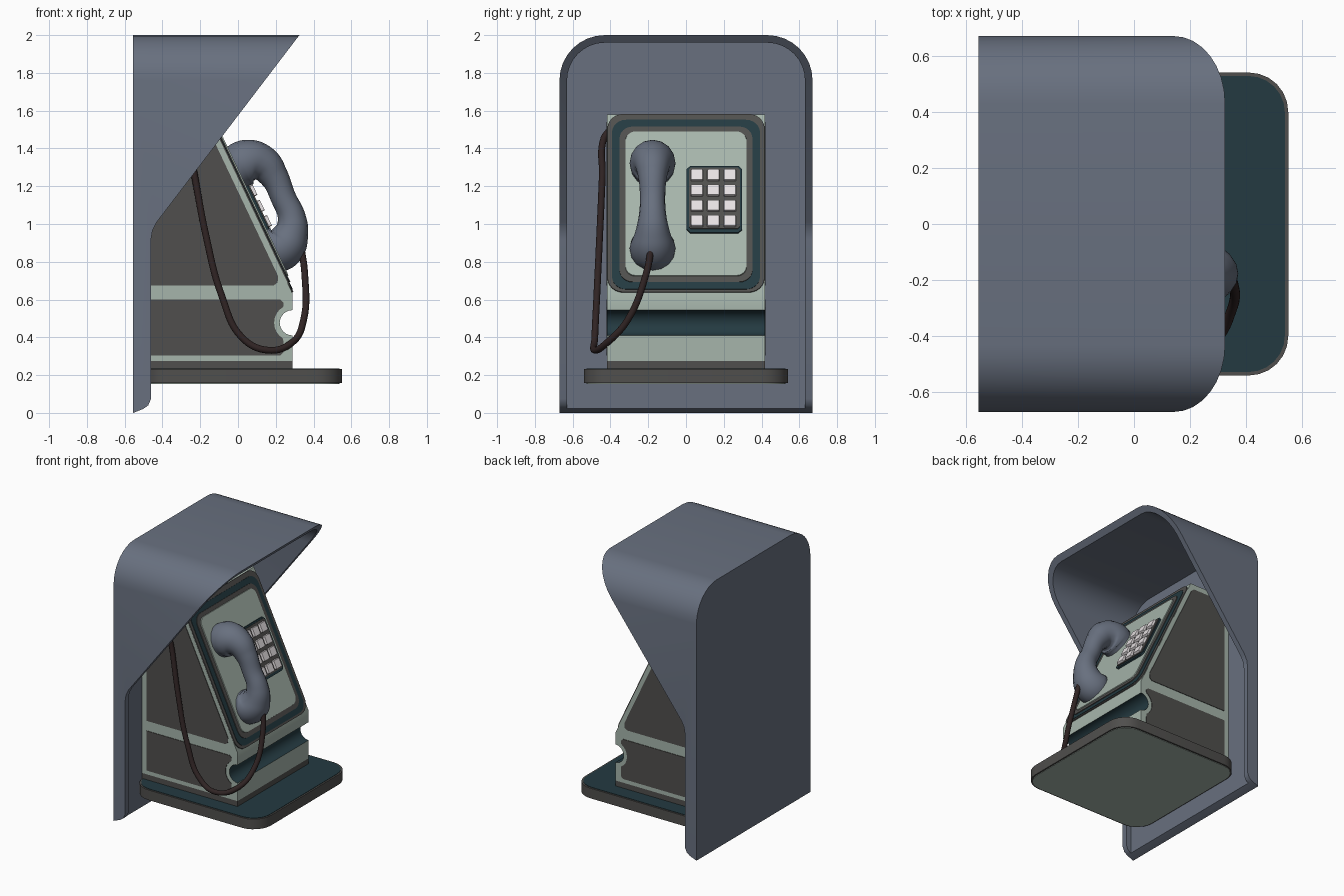
import bpy, bmesh, math
from mathutils import Matrix, Vector

if "Cube" in bpy.data.objects:
    bpy.data.objects.remove(bpy.data.objects["Cube"])


def material(name, rgb):
    lin = [((c / 255 + 0.055) / 1.055) ** 2.4 for c in rgb] + [1]
    m = bpy.data.materials.new(name)
    m.use_nodes = True
    m.diffuse_color = lin
    m.node_tree.nodes["Principled BSDF"].inputs["Base Color"].default_value = lin
    return m


slate = material("slate blue", (104, 112, 127))
sage = material("sage green", (166, 181, 171))
teal = material("dark teal", (36, 58, 65))
grey = material("warm grey", (80, 79, 77))
white = material("key white", (232, 226, 228))
black = material("cord black", (48, 36, 36))

# Axes: profile plane first, extrusion direction last
FLAT = Matrix.Identity(4)
SIDE = Matrix(((1, 0, 0, 0), (0, 0, -1, 0), (0, 1, 0, 0), (0, 0, 0, 1)))
FACE = Matrix(((0, 0, 1, 0), (1, 0, 0, 0), (0, 1, 0, 0), (0, 0, 0, 1)))
TILT = math.atan(1 / 2.11)
SIN, COS = math.sin(TILT), math.cos(TILT)
CENTRE = Vector((0.061, 0, 1.112))
SLOPE = Matrix.Translation(CENTRE) @ Matrix.Rotation(-TILT, 4, 'Y') @ FACE


def arc(cx, cy, r, start, end, n=6):
    return [(cx + r * math.cos(math.radians(start + (end - start) * i / n)),
             cy + r * math.sin(math.radians(start + (end - start) * i / n)))
            for i in range(n + 1)]


def rounded(x0, x1, y0, y1, r, n=6):
    return (arc(x1 - r, y0 + r, r, -90, 0, n) + arc(x1 - r, y1 - r, r, 0, 90, n)
            + arc(x0 + r, y1 - r, r, 90, 180, n) + arc(x0 + r, y0 + r, r, 180, 270, n))


def finish(ob, mats, angle=40):
    for m in mats:
        ob.data.materials.append(m)
    bpy.ops.object.select_all(action='DESELECT')
    ob.select_set(True)
    bpy.context.view_layer.objects.active = ob
    bpy.ops.object.shade_smooth_by_angle(angle=math.radians(angle))
    return ob


def prism(name, pts, axes, d0, d1, *mats, taper=1.0):
    bm = bmesh.new()
    c = sum((Vector(p) for p in pts), Vector((0, 0))) / len(pts)
    low = [bm.verts.new(axes @ Vector((x, y, d0))) for x, y in pts]
    top = [bm.verts.new(axes @ Vector((c.x + (x - c.x) * taper, c.y + (y - c.y) * taper, d1)))
           for x, y in pts]
    bm.faces.new(low)
    bm.faces.new(top)
    for i in range(len(pts)):
        j = (i + 1) % len(pts)
        bm.faces.new((low[i], low[j], top[j], top[i]))
    bmesh.ops.recalc_face_normals(bm, faces=bm.faces)
    me = bpy.data.meshes.new(name)
    bm.to_mesh(me)
    bm.free()
    ob = bpy.data.objects.new(name, me)
    bpy.context.collection.objects.link(ob)
    return finish(ob, mats)


def boolean(ob, cutter, operation):
    mod = ob.modifiers.new("cut", 'BOOLEAN')
    mod.object, mod.operation, mod.solver = cutter, operation, 'EXACT'
    bpy.context.view_layer.objects.active = ob
    bpy.ops.object.modifier_apply(modifier=mod.name)
    bpy.data.objects.remove(cutter)


def plate(name, y0, y1, z0, z1, n0, n1, r, mat, taper=1.0, seg=6):
    # Plate on the sloping face, sized by its height range in the world
    v0, v1 = ((z - CENTRE.z - n1 * SIN) / COS for z in (z0, z1))
    return prism(name, rounded(y0, y1, v0, v1, r, seg), SLOPE, n0, n1, mat, taper=taper)


def tube(name, points, mat, caps=True):
    # Smooth path through (x, y, z, radius) points
    cu = bpy.data.curves.new(name, 'CURVE')
    cu.dimensions = '3D'
    cu.bevel_depth, cu.bevel_resolution, cu.resolution_u = 1.0, 6, 8
    cu.use_fill_caps = caps
    sp = cu.splines.new('BEZIER')
    sp.radius_interpolation = 'CARDINAL'
    sp.bezier_points.add(len(points) - 1)
    for bp, (x, y, z, r) in zip(sp.bezier_points, points):
        bp.co, bp.radius = (x, y, z), r
        bp.handle_left_type = bp.handle_right_type = 'AUTO'
    ob = bpy.data.objects.new(name, cu)
    bpy.context.collection.objects.link(ob)
    bpy.ops.object.select_all(action='DESELECT')
    ob.select_set(True)
    bpy.context.view_layer.objects.active = ob
    bpy.ops.object.convert(target='MESH')
    return finish(bpy.context.view_layer.objects.active, [mat], 60)


# Hood: hollow round-topped box trimmed to a slanted side profile
def arch(w, top, bottom, r):
    return ([(-w, bottom), (w, bottom)] + arc(w - r, top - r, r, 0, 90, 8)
            + arc(r - w, top - r, r, 90, 180, 8))


hood = prism("hood", arch(0.67, 2, 0, 0.24), FACE, -0.555, 0.5, slate)
boolean(hood, prism("hood_cavity", arch(0.63, 1.96, -0.5, 0.2), FACE, -0.5, 1), 'DIFFERENCE')
trim = ([(-0.7, -0.05), (-0.555, 0), (-0.5, 0.022), (-0.475, 0.04), (-0.46, 0.075),
         (-0.46, 0.92), (-0.453, 0.965), (-0.43, 1.01), (0.325, 2), (0.325, 2.2), (-0.7, 2.2)])
boolean(hood, prism("hood_trim", trim, SIDE, -1, 1), 'INTERSECT')
finish(hood, [])

# Shelf with coloured top and underside
prism("shelf", rounded(-0.5, 0.55, -0.54, 0.54, 0.14), FLAT, 0.157, 0.232, grey)
prism("shelf_top", rounded(-0.49, 0.538, -0.528, 0.528, 0.13), FLAT, 0.23, 0.235, teal)
prism("shelf_underside", rounded(-0.49, 0.538, -0.528, 0.528, 0.13), FLAT, 0.154, 0.158, sage)

# Phone body with a round groove across the front
FRONT, W, GZ = 0.288, 0.417, 0.477
profile = ([(-0.5, 0.275), (FRONT, 0.275)] + arc(FRONT, GZ, 0.067, 270, 90, 12)
           + [(FRONT, 0.634), (FRONT - (1.58 - 0.634) / 2.11, 1.58), (-0.5, 1.58)])
body = prism("phone_body", profile, SIDE, -W, W, sage, teal)
for f in body.data.polygons:
    near = math.hypot(f.center.x - FRONT, f.center.z - GZ) < 0.07
    f.material_index = 1 if near and abs(f.normal.y) < 0.5 else 0
prism("body_base", [(-0.5, 0.23), (FRONT, 0.23), (FRONT, 0.275), (-0.5, 0.275)],
      SIDE, -W, W, grey)

# Side panels
upper = [(-0.46, 0.675), (0.19, 0.675), (0.21, 0.69), (0.212, 0.725), (-0.165, 1.52),
         (-0.185, 1.54), (-0.46, 1.54)]
lower = ([(-0.46, 0.305), (0.225, 0.305), (0.24, 0.32)] + arc(FRONT, GZ, 0.097, 240, 120, 8)
         + [(0.24, 0.585), (0.225, 0.6), (-0.46, 0.6)])
for side, s in (("left", 1), ("right", -1)):
    for part, pts in (("upper", upper), ("lower", lower)):
        prism(f"{side}_{part}_panel", pts, SIDE, -s * (W - 0.01), -s * (W + 0.004), grey)

# Nested frames and the face plate
plate("outer_frame", -0.416, 0.416, 0.64, 1.583, -0.01, 0.008, 0.085, grey)
plate("teal_border", -0.392, 0.392, 0.655, 1.552, 0, 0.011, 0.075, teal)
plate("inner_frame", -0.352, 0.352, 0.694, 1.516, 0, 0.016, 0.07, grey)
plate("face_plate", -0.325, 0.325, 0.722, 1.496, 0, 0.022, 0.055, sage, 0.985)

# Keypad
plate("keypad_base", 0.003, 0.297, 0.955, 1.308, 0.01, 0.034, 0.02, teal, seg=1)
plate("keypad_grid", 0.015, 0.285, 0.975, 1.3, 0.03, 0.04, 0.012, grey, seg=1)
for row in range(4):
    for col in range(3):
        y, z = 0.058 + 0.087 * col, 1.263 - 0.081 * row
        plate(f"key_{row}_{col}", y - 0.034, y + 0.034, z - 0.03, z + 0.03,
              0.035, 0.056, 0.004, white, 0.9, 1)

# Handset
HY = -0.177
handset = [(-0.03, 1.285, 0.112), (0.045, 1.325, 0.121), (0.125, 1.32, 0.1),
           (0.188, 1.255, 0.077), (0.24, 1.14, 0.067), (0.285, 1.03, 0.075),
           (0.278, 0.945, 0.096), (0.235, 0.88, 0.12), (0.17, 0.855, 0.115)]
tube("handset", [(x, HY, z, r) for x, z, r in handset], slate)

# Hanging cord
cord = [(-0.27, -0.41, 1.49), (-0.265, -0.436, 1.45), (-0.23, -0.443, 1.257),
        (-0.17, -0.457, 0.94), (-0.087, -0.472, 0.623), (0.024, -0.483, 0.396),
        (0.156, -0.484, 0.332), (0.283, -0.42, 0.37), (0.347, -0.31, 0.49),
        (0.353, -0.21, 0.74), (0.33, -0.18, 0.9)]
tube("cord", [(*p, 0.018) for p in cord], black)
